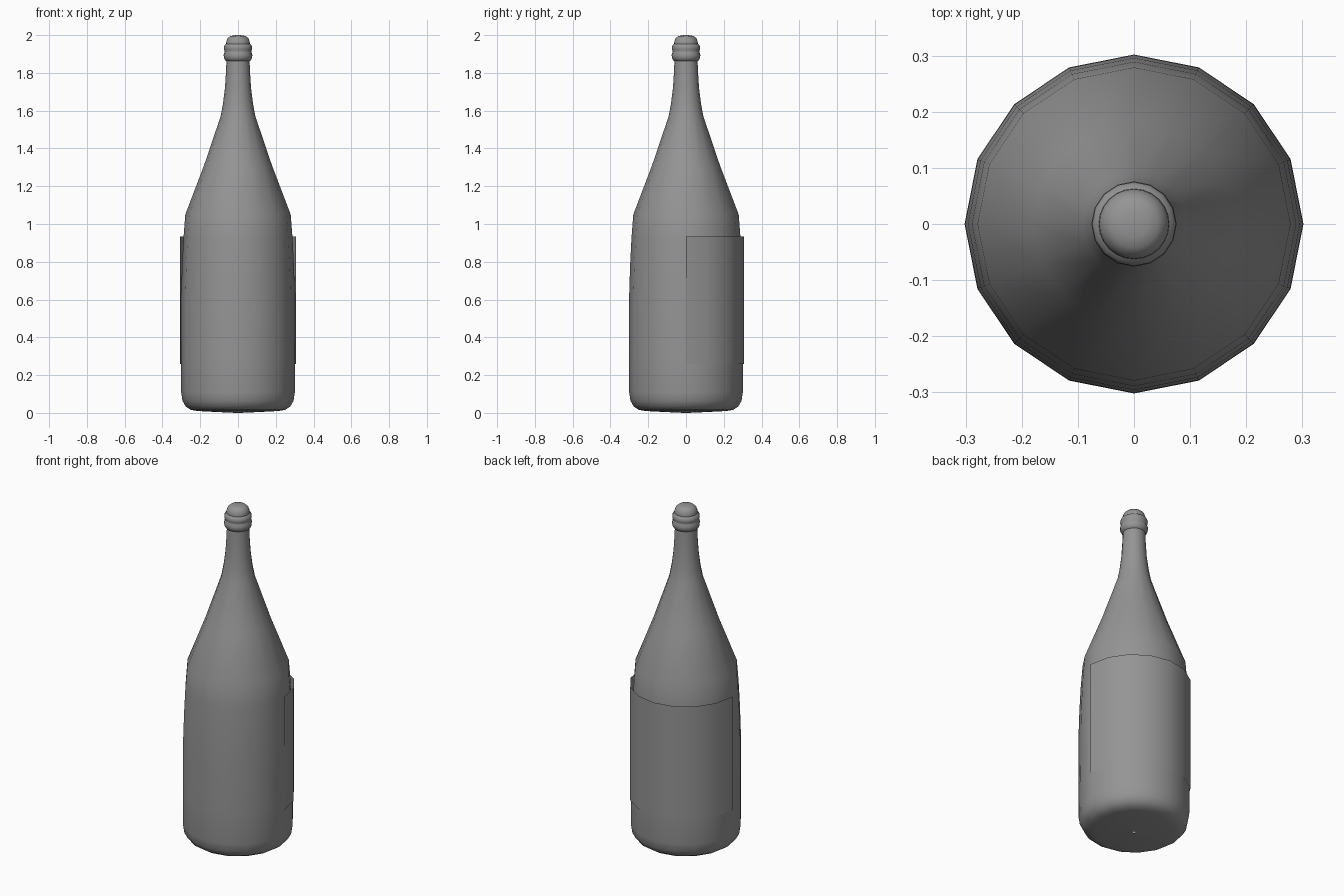
import bpy, bmesh, math

if "Cube" in bpy.data.objects:
    bpy.data.objects.remove(bpy.data.objects["Cube"])

# Dark grey shared by all parts
grey = bpy.data.materials.new("dark_grey")
grey.diffuse_color = (0.3, 0.3, 0.3, 1)
grey.use_nodes = True
grey.node_tree.nodes["Principled BSDF"].inputs["Base Color"].default_value = grey.diffuse_color


def lathe(name, profile, segs, start=0.0, sweep=2 * math.pi, angle=60):
    """Revolve (radius, z) points about z; radius 0 makes a pole."""
    bm = bmesh.new()
    full = abs(sweep - 2 * math.pi) < 1e-6
    count = segs if full else segs + 1
    rings = []
    for r, z in profile:
        if r == 0:
            rings.append([bm.verts.new((0, 0, z))] * count)
        else:
            angs = [start + sweep * i / segs for i in range(count)]
            rings.append([bm.verts.new((r * math.cos(a), r * math.sin(a), z)) for a in angs])
    for low, high in zip(rings, rings[1:]):
        for i in range(segs):
            j = (i + 1) % count
            corners = [low[i], low[j], high[j], high[i]]
            bm.faces.new(list(dict.fromkeys(corners)))
    mesh = bpy.data.meshes.new(name)
    bm.to_mesh(mesh)
    bm.free()
    mesh.materials.append(grey)
    ob = bpy.data.objects.new(name, mesh)
    bpy.context.collection.objects.link(ob)
    bpy.context.view_layer.objects.active = ob
    ob.select_set(True)
    bpy.ops.object.shade_smooth_by_angle(angle=math.radians(angle))
    ob.select_set(False)
    return ob


# Glass body, from the base up through the shoulder and neck
lathe("bottle_body", [
    (0.009, 0.0), (0.12, 0.005), (0.215, 0.010), (0.25, 0.016), (0.277, 0.034),
    (0.294, 0.064), (0.301, 0.11), (0.302, 0.30), (0.301, 0.62), (0.296, 0.78),
    (0.289, 0.92), (0.279, 1.05), (0.18, 1.31), (0.092, 1.57),
    (0.079, 1.64), (0.069, 1.72), (0.064, 1.80), (0.061, 1.87)], 16)

# Two rounded rings at the lip
lathe("lip_rings", [
    (0.058, 1.862), (0.068, 1.867), (0.075, 1.882), (0.076, 1.897), (0.071, 1.910),
    (0.070, 1.914), (0.074, 1.924), (0.075, 1.935), (0.071, 1.948), (0.060, 1.956)], 16)

# Domed stopper
lathe("stopper", [
    (0.058, 1.93), (0.063, 1.95), (0.062, 1.965), (0.056, 1.982),
    (0.043, 1.994), (0.023, 1.999), (0, 2.0)], 24)

# Label sheet wrapped round the back half
lathe("label", [(0.306, 0.26), (0.306, 0.935)], 8, 0, math.pi)
